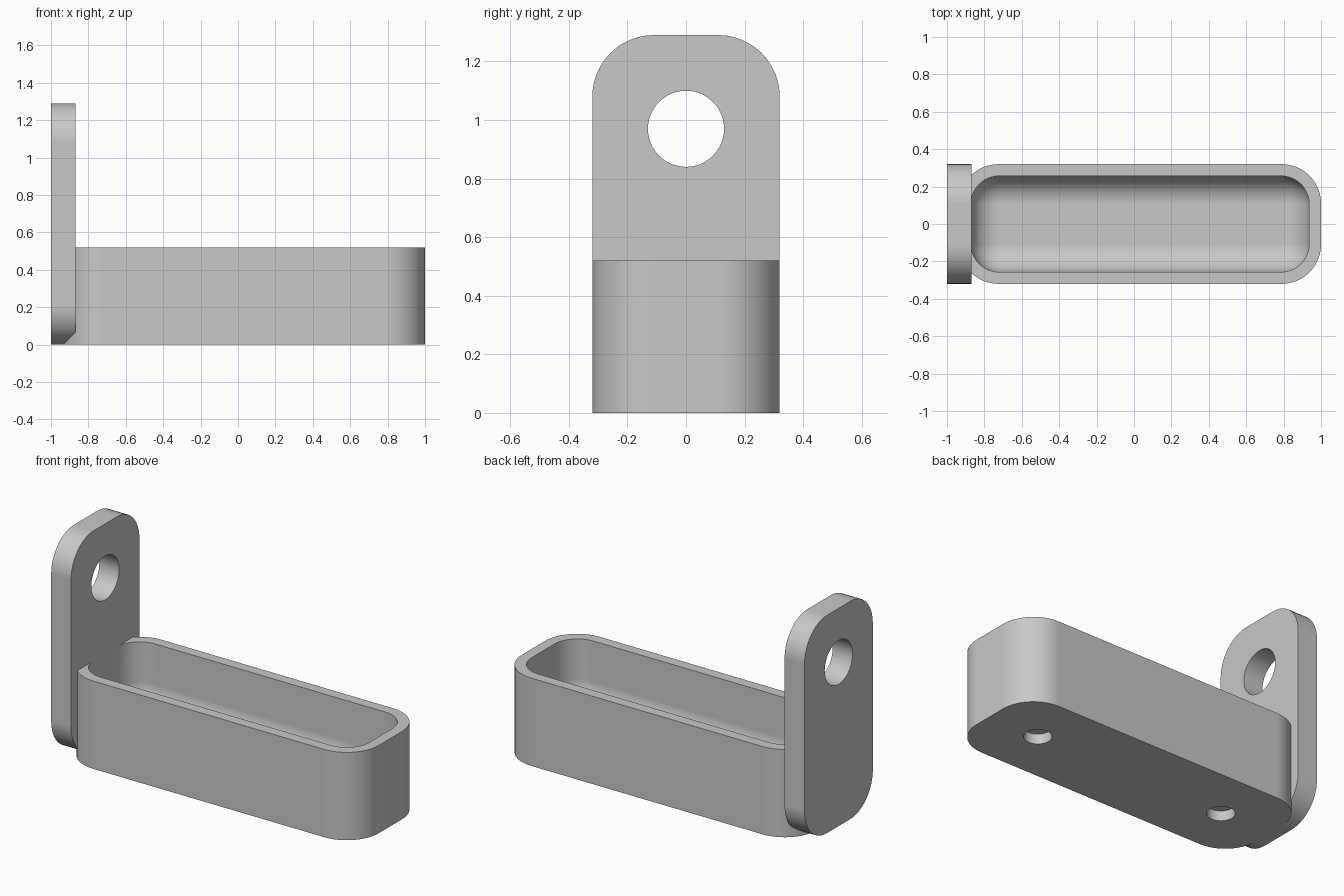
import bpy, bmesh
from math import sin, cos, pi, radians
from mathutils import Matrix

cube = bpy.data.objects.get("Cube")
if cube:
    bpy.data.objects.remove(cube, do_unlink=True)

GREY = (0.58, 0.58, 0.58, 1)
grey = bpy.data.materials.new("light grey")
grey.use_nodes = True
grey.diffuse_color = GREY
grey.node_tree.nodes["Principled BSDF"].inputs["Base Color"].default_value = GREY

CORNER, WALL, INNER = 0.21, 0.0635, 0.15
HALF_W, HEIGHT, FLOOR = 0.32, 0.52, 0.13
TRAY_X, TRAY_HALF = 0.0325, 0.9675
PLATE_T, PLATE_H = 0.13, 1.29
STEPS = 12


def rounded_rect(hx, hy, r):
    """Outline of a rounded rectangle centred on the origin."""
    pts = []
    for q, (sx, sy) in enumerate(((1, 1), (-1, 1), (-1, -1), (1, -1))):
        for i in range(STEPS + 1):
            a = (q + i / STEPS) * pi / 2
            pts.append((sx * (hx - r) + r * cos(a), sy * (hy - r) + r * sin(a)))
    return pts


def loft(name, rings):
    """Skin a list of equal rings and cap both ends."""
    bm = bmesh.new()
    loops = [[bm.verts.new(p) for p in ring] for ring in rings]
    for a, b in zip(loops, loops[1:]):
        for i in range(len(a)):
            j = (i + 1) % len(a)
            bm.faces.new((a[i], a[j], b[j], b[i]))
    bm.faces.new(loops[0][::-1])
    bm.faces.new(loops[-1])
    bmesh.ops.recalc_face_normals(bm, faces=bm.faces)
    mesh = bpy.data.meshes.new(name)
    bm.to_mesh(mesh)
    bm.free()
    obj = bpy.data.objects.new(name, mesh)
    bpy.context.collection.objects.link(obj)
    mesh.materials.append(grey)
    return obj


def drill(obj, radius, depth, matrix):
    """Cut a round hole centred on the given placement."""
    bpy.ops.mesh.primitive_cylinder_add(vertices=48, radius=radius, depth=depth)
    cutter = bpy.context.object
    cutter.hide_render = True
    cutter.data.materials.append(grey)
    cutter.matrix_world = matrix
    mod = obj.modifiers.new("hole", 'BOOLEAN')
    mod.operation, mod.object, mod.solver = 'DIFFERENCE', cutter, 'EXACT'
    bpy.context.view_layer.objects.active = obj
    bpy.ops.object.modifier_apply(modifier=mod.name)
    bpy.data.objects.remove(cutter, do_unlink=True)


def finish(obj):
    bpy.ops.object.select_all(action='DESELECT')
    obj.select_set(True)
    bpy.context.view_layer.objects.active = obj
    bpy.ops.object.shade_smooth_by_angle(angle=radians(30))
    mod = obj.modifiers.new("even shading", 'WEIGHTED_NORMAL')
    mod.keep_sharp = True


# Tray: outer wall, flat rim, inner wall, then a rounded transition to the floor
def tray_ring(inset, r, z):
    return [(x + TRAY_X, y, z) for x, y in rounded_rect(TRAY_HALF - inset, HALF_W - inset, r)]


rings = [tray_ring(0, CORNER, 0), tray_ring(0, CORNER, HEIGHT), tray_ring(WALL, INNER, HEIGHT)]
for i in range(STEPS + 1):
    a = i / STEPS * pi / 2
    r = max(INNER * cos(a), 0.001)
    rings.append(tray_ring(WALL + INNER - r, r, FLOOR + INNER * (1 - sin(a))))
tray = loft("tray", rings)

# Two blind holes in the underside
for side in (-1, 1):
    drill(tray, 0.076, 0.12, Matrix.Translation((TRAY_X + side * 0.635, 0, 0)))
finish(tray)

# Upright plate with a hanging hole
outline = rounded_rect(HALF_W, PLATE_H / 2, CORNER)
plate = loft("back_plate", [[(x, y, z + PLATE_H / 2) for y, z in outline]
                            for x in (-1, -1 + PLATE_T)])
drill(plate, 0.13, 0.5, Matrix.Translation((-1 + PLATE_T / 2, 0, 0.97)) @ Matrix.Rotation(pi / 2, 4, 'Y'))
finish(plate)
